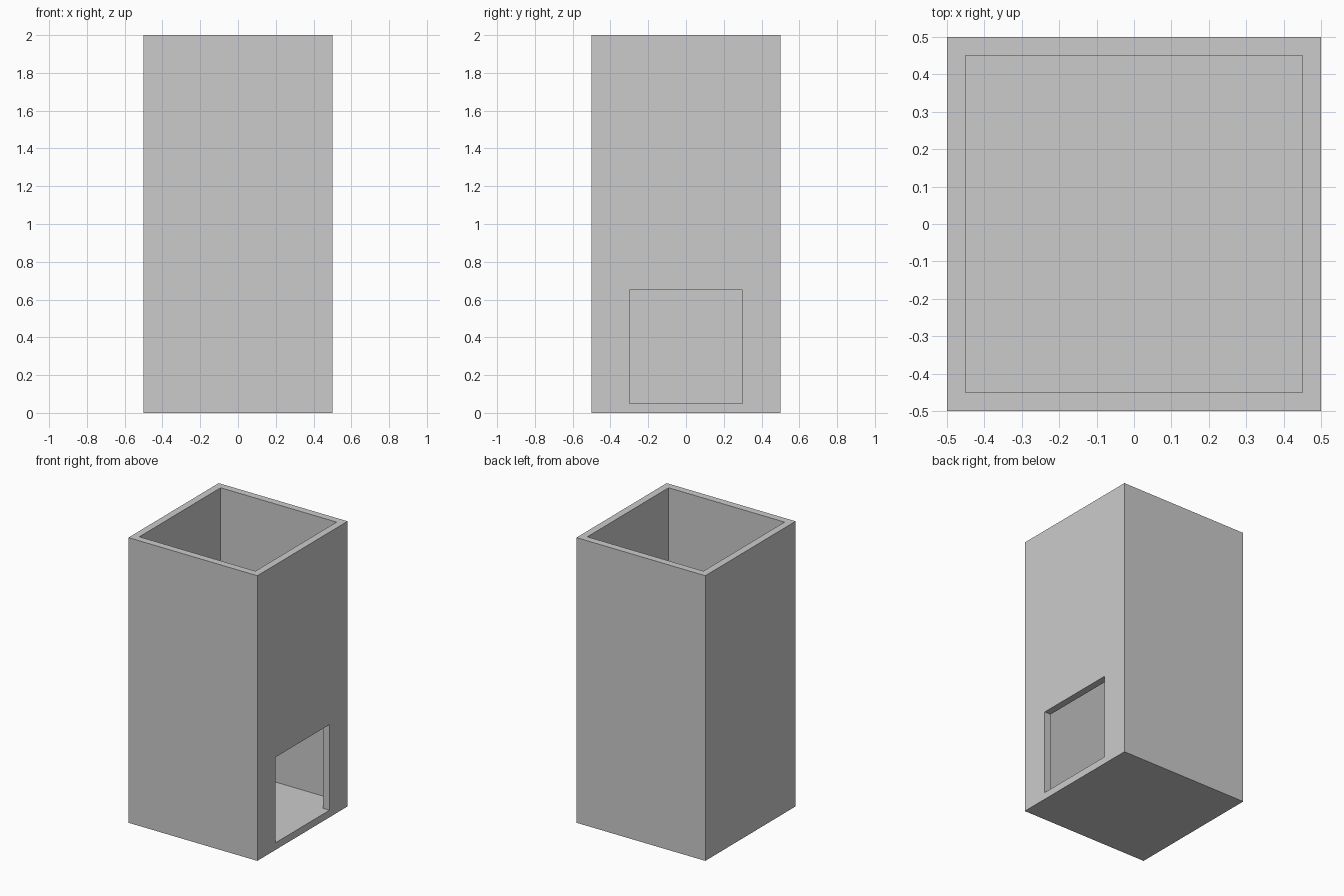
import bpy

if "Cube" in bpy.data.objects:
    bpy.data.objects.remove(bpy.data.objects["Cube"])

WALL = 0.05


def box(name, lo, hi):
    centre = [(a + b) / 2 for a, b in zip(lo, hi)]
    bpy.ops.mesh.primitive_cube_add(size=1, location=centre)
    obj = bpy.context.object
    obj.name = name
    obj.scale = [b - a for a, b in zip(lo, hi)]
    bpy.ops.object.transform_apply(location=True, rotation=False, scale=True)
    return obj


def cut(target, cutter):
    mod = target.modifiers.new(cutter.name, 'BOOLEAN')
    mod.operation = 'DIFFERENCE'
    mod.solver = 'EXACT'
    mod.object = cutter
    bpy.context.view_layer.objects.active = target
    bpy.ops.object.modifier_apply(modifier=mod.name)
    bpy.data.objects.remove(cutter)


# Tall outer shell
shell = box("open_top_bin", (-0.5, -0.5, 0), (0.5, 0.5, 2))

# Hollow interior, open at the top
inner = 0.5 - WALL
cut(shell, box("cavity", (-inner, -inner, WALL), (inner, inner, 2.2)))

# Square hatch through the right wall, flush with the floor
cut(shell, box("hatch", (0.4, -0.3, WALL), (0.6, 0.3, 0.65)))
